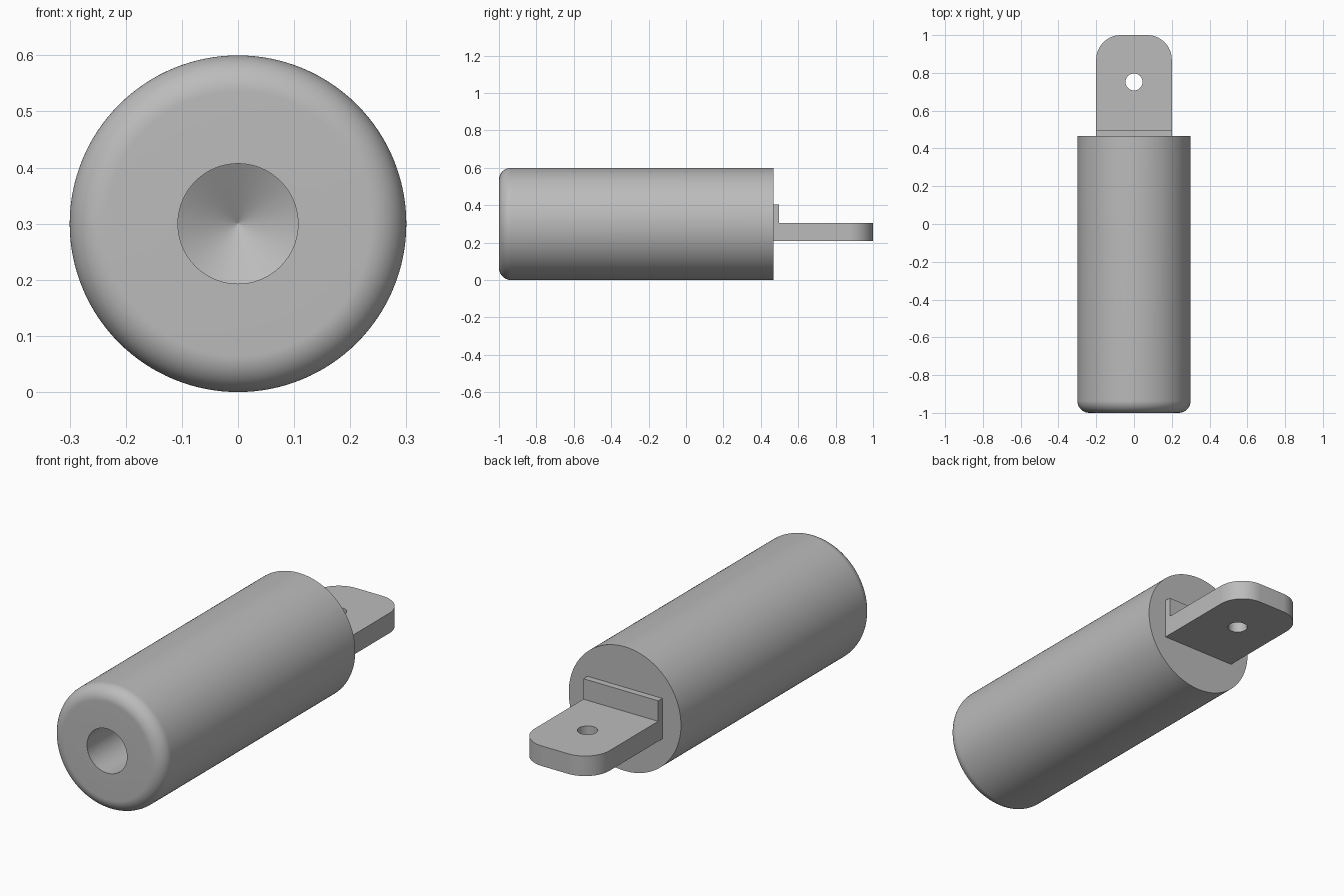
import bpy, bmesh
from math import sin, cos, pi, radians
from mathutils import Vector

if "Cube" in bpy.data.objects:
    bpy.data.objects.remove(bpy.data.objects["Cube"])

grey = bpy.data.materials.new("plain grey")
grey.use_nodes = True
COLOUR = (0.5, 0.5, 0.5, 1)
grey.diffuse_color = COLOUR
grey.node_tree.nodes["Principled BSDF"].inputs["Base Color"].default_value = COLOUR

R, AXIS_Z = 0.3, 0.3
FRONT, SHOULDER, BACK = -1.0, 0.467, 1.0


def arc(cx, cy, r, start, end, steps):
    """Points on an arc, angles in degrees."""
    angles = [radians(start + (end - start) * i / steps) for i in range(steps + 1)]
    return [(cx + r * cos(a), cy + r * sin(a)) for a in angles]


def finish(obj):
    obj.data.materials.clear()
    obj.data.materials.append(grey)
    bpy.ops.object.select_all(action='DESELECT')
    obj.select_set(True)
    bpy.context.view_layer.objects.active = obj
    bpy.ops.object.shade_smooth_by_angle(angle=radians(25))


def lathe(name, profile, steps=128):
    """Spin (radius, y) points about the long axis."""
    bm = bmesh.new()
    verts = [bm.verts.new((r, y, 0)) for r, y in profile]
    edges = [bm.edges.new(pair) for pair in zip(verts, verts[1:])]
    bmesh.ops.spin(bm, geom=verts + edges, cent=(0, 0, 0), axis=(0, 1, 0),
                   angle=2 * pi, steps=steps)
    bmesh.ops.remove_doubles(bm, verts=bm.verts, dist=1e-5)
    bmesh.ops.recalc_face_normals(bm, faces=bm.faces)
    bmesh.ops.translate(bm, verts=bm.verts, vec=Vector((0, 0, AXIS_Z)))
    mesh = bpy.data.meshes.new(name)
    bm.to_mesh(mesh)
    bm.free()
    obj = bpy.data.objects.new(name, mesh)
    bpy.context.collection.objects.link(obj)
    finish(obj)


def plate(name, outlines, bottom, top):
    """Extrude closed outlines upwards; inner outlines become holes."""
    curve = bpy.data.curves.new(name, 'CURVE')
    curve.dimensions = '2D'
    curve.fill_mode = 'BOTH'
    curve.extrude = (top - bottom) / 2
    for points in outlines:
        spline = curve.splines.new('POLY')
        spline.points.add(len(points) - 1)
        for point, (x, y) in zip(spline.points, points):
            point.co = (x, y, 0, 1)
        spline.use_cyclic_u = True
    obj = bpy.data.objects.new(name, curve)
    bpy.context.collection.objects.link(obj)
    obj.location.z = (top + bottom) / 2
    bpy.ops.object.select_all(action='DESELECT')
    obj.select_set(True)
    bpy.context.view_layer.objects.active = obj
    bpy.ops.object.convert(target='MESH')
    finish(bpy.context.object)


# Cylinder body: rounded front rim and a drilled hole with a conical end
ROUND, BORE, DEPTH = 0.065, 0.107, 0.5
TIP = 0.062
rim = arc(R - ROUND, FRONT + ROUND, ROUND, -90, 0, 16)
lathe("cylinder_body",
      [(0, FRONT + DEPTH + TIP), (0.002, FRONT + DEPTH + TIP * 0.98),
       (BORE, FRONT + DEPTH), (BORE, FRONT)]
      + rim + [(R, SHOULDER), (0, SHOULDER)])

# Mounting tongue with rounded corners and a pin hole
W, CORNER = 0.2, 0.13
tongue = ([(-W, SHOULDER), (W, SHOULDER)]
          + arc(W - CORNER, BACK - CORNER, CORNER, 0, 90, 20)
          + arc(CORNER - W, BACK - CORNER, CORNER, 90, 180, 20))
pin_hole = arc(0, 0.752, 0.045, 0, 360, 48)[:-1]
plate("mounting_tongue", [tongue, pin_hole], 0.208, 0.305)

# Upright flange where the tongue meets the body
flange = [(-W, SHOULDER), (W, SHOULDER), (W, 0.498), (-W, 0.498)]
plate("tongue_flange", [flange], 0.305, 0.404)
